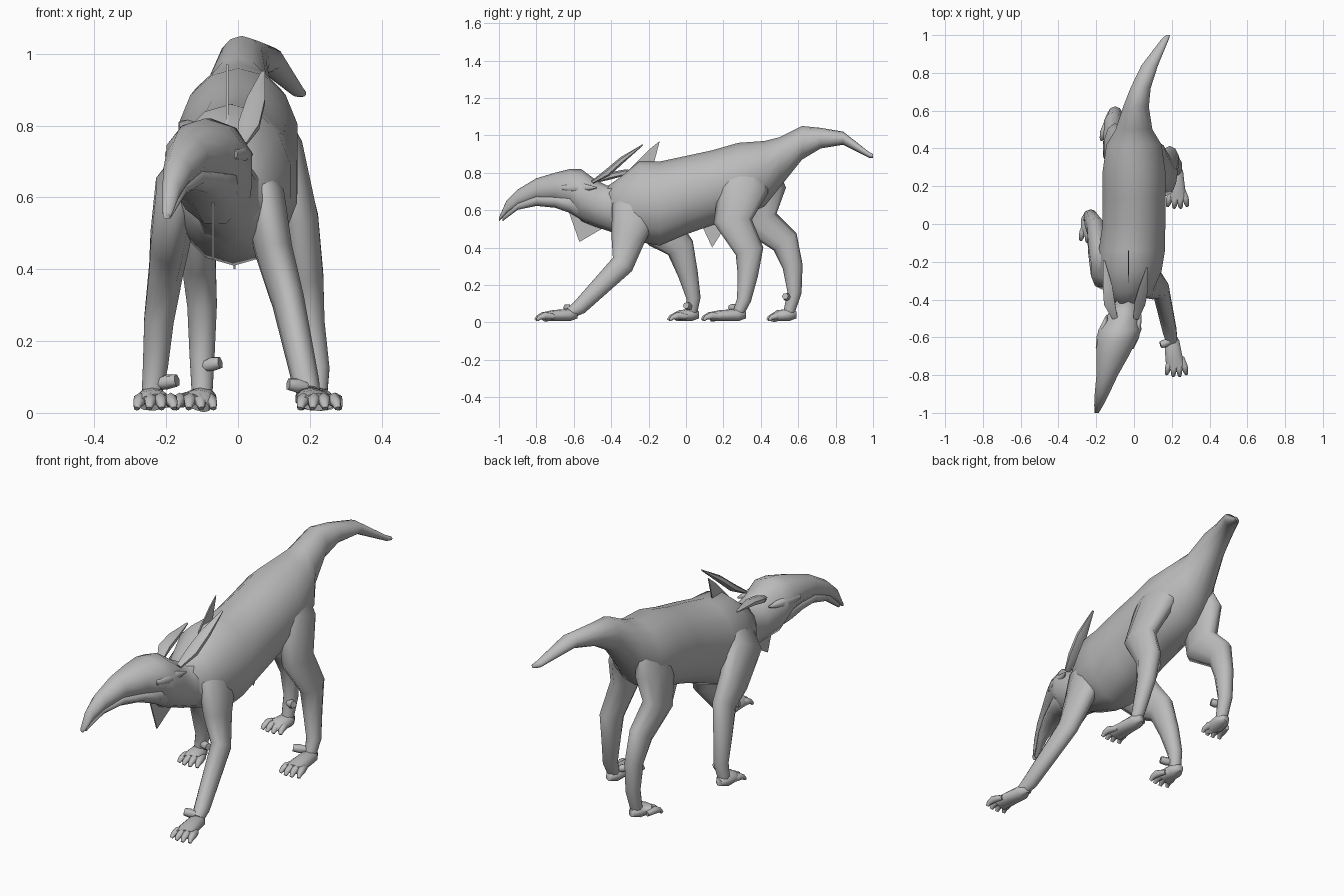
import bpy, bmesh, math
from mathutils import Vector

cube = bpy.data.objects.get("Cube")
if cube:
    bpy.data.objects.remove(cube)

grey = (.5, .5, .5, 1)
hide = bpy.data.materials.new("grey_hide")
hide.use_nodes = True
hide.diffuse_color = grey
hide.node_tree.nodes["Principled BSDF"].inputs["Base Color"].default_value = grey


def finish(name, bm):
    bmesh.ops.recalc_face_normals(bm, faces=bm.faces)
    mesh = bpy.data.meshes.new(name)
    bm.to_mesh(mesh)
    bm.free()
    mesh.materials.append(hide)
    obj = bpy.data.objects.new(name, mesh)
    bpy.context.collection.objects.link(obj)
    bpy.ops.object.select_all(action="DESELECT")
    obj.select_set(True)
    bpy.context.view_layer.objects.active = obj
    bpy.ops.object.shade_smooth_by_angle(angle=math.radians(65))


def skin(name, rings):
    """Bridge a list of point rings and cap both ends."""
    bm = bmesh.new()
    loops = [[bm.verts.new(point) for point in ring] for ring in rings]
    for a, b in zip(loops, loops[1:]):
        for i in range(len(a)):
            bm.faces.new((a[i - 1], a[i], b[i], b[i - 1]))
    bm.faces.new(loops[0])
    bm.faces.new(loops[-1])
    finish(name, bm)


def oval(centre, across, along, sides):
    angles = [math.tau * (i + .5) / sides for i in range(sides)]
    return [centre + across * math.cos(a) + along * math.sin(a) for a in angles]


def sway(y):
    """Sideways bend of the animal: head to its right, tail to its left."""
    if y < -.4:
        return -.03 - .28 * (-y - .4)
    return .08 * min(0, y) + .72 * max(0, y - .5) ** 2


def spine(name, stations, sides):
    """Loft of upright ovals: y, half width, top, bottom."""
    rings = []
    for y, half, top, low in stations:
        centre = Vector((sway(y), y, (top + low) / 2))
        rings.append(oval(centre, Vector((half, 0, 0)), Vector((0, 0, (top - low) / 2)), sides))
    skin(name, rings)


def taper(wide, deep, end):
    """Thin towards the end, with a rounded root."""
    def size(t):
        root = min(1, .45 + 4 * t)
        return root * (end + (wide - end) * (1 - t)), root * (end + (deep - end) * (1 - t) ** 1.6)
    return size


def leaf(wide, deep):
    def size(t):
        swell = math.sin(math.pi * (.15 + .8 * t))
        return wide * swell, deep * swell
    return size


def pad(t):
    heel = min(1, .5 + 2 * t)
    return heel * (.035 + .02 * t), heel * (.037 - .012 * t)


def limb(name, path, size, sides=10):
    """Loft of ovals square to the path, sized by a rule along its length."""
    points = [Vector(p) for p in path]
    last = len(points) - 1
    rings = []
    for i, point in enumerate(points):
        direction = (points[min(i + 1, last)] - points[max(i - 1, 0)]).normalized()
        side = Vector((1, 0, 0))
        side = (side - direction * side.dot(direction)).normalized()
        wide, deep = size(i / last)
        rings.append(oval(point, side * wide, direction.cross(side) * deep, sides))
    skin(name, rings)


def fin(name, x, outline):
    """Thin upright plate, outlined by y and z."""
    skin(name, [[Vector((x + shift, y, z)) for y, z in outline] for shift in (-.003, .003)])


# Trunk running into the tail
spine("body", [
    (-.43, .07, .72, .52),
    (-.36, .13, .77, .47),
    (-.25, .17, .86, .43),
    (-.14, .18, .86, .41),
    (0, .17, .89, .47),
    (.14, .17, .92, .52),
    (.28, .17, .96, .56),
    (.42, .15, .97, .62),
    (.5, .1, .99, .72),
    (.62, .07, 1.05, .87),
    (.72, .055, 1.04, .93),
    (.84, .045, 1.02, .95),
    (.98, .02, .91, .88),
    (1, .01, .9, .88)], 14)

# Neck and skull with a long drooping snout
spine("head", [
    (-.3, .13, .78, .45),
    (-.42, .09, .73, .49),
    (-.48, .09, .76, .51),
    (-.56, .12, .82, .54),
    (-.62, .11, .82, .61),
    (-.7, .09, .8, .64),
    (-.8, .06, .77, .65),
    (-.9, .04, .71, .62),
    (-.96, .025, .65, .58),
    (-1, .012, .56, .54)], 10)
spine("lower_jaw", [
    (-.52, .08, .7, .52),
    (-.62, .095, .7, .58),
    (-.7, .075, .69, .61),
    (-.8, .052, .69, .62),
    (-.9, .03, .65, .6),
    (-.98, .01, .57, .54)], 8)

# Brow ridges either side of the skull
for label, side in (("left", 1), ("right", -1)):
    line = [(sway(y) + side * .09, y, .72) for y in (-.66, -.6, -.55, -.48)]
    limb(label + "_brow", line, leaf(.025, .03), 8)

# Ears, one raised and one laid back
limb("left_ear", [(.01, -.5, .75), (.03, -.42, .8), (.05, -.34, .87), (.07, -.23, .95)], leaf(.035, .02), 6)
limb("right_ear", [(-.1, -.5, .75), (-.13, -.42, .78), (-.14, -.33, .8), (-.16, -.19, .81)], leaf(.035, .02), 6)

# Thin crest, chin and belly fins
fin("crest", -.03, [(-.34, .78), (-.19, .93), (-.14, .97), (-.18, .82)])
fin("chin_fin", -.07, [(-.63, .6), (-.57, .43), (-.45, .5), (-.48, .6)])
fin("belly_fin", -.01, [(.07, .55), (.14, .4), (.19, .48), (.18, .57)])

# Legs from shoulder or hip down to the ankle
legs = {
    "left_front": [(.04, -.24, .72), (.07, -.27, .6), (.1, -.31, .45),
                   (.14, -.34, .31), (.19, -.57, .08), (.2, -.62, .05)],
    "right_front": [(-.11, -.27, .74), (-.17, -.23, .62), (-.19, -.12, .48), (-.2, -.03, .4),
                    (-.22, .01, .26), (-.23, .04, .13), (-.24, .03, .05)],
    "left_hind": [(.07, .35, .88), (.12, .31, .73), (.17, .25, .54), (.19, .34, .38),
                  (.2, .33, .25), (.22, .31, .12), (.22, .28, .05)],
    "right_hind": [(-.06, .39, .88), (-.1, .4, .72), (-.11, .39, .54), (-.11, .53, .43),
                   (-.1, .57, .3), (-.1, .58, .16), (-.1, .55, .05)]}
for label, path in legs.items():
    limb(label + "_leg", path, taper(.07, .17, .03))


def paw(label, tip, lean, claw):
    """Paw with four clawed toes and an inner dewclaw."""
    x, y, z = legs[label][-1]
    toe_x = x + lean
    limb(label + "_paw", [
        (x, y + .04, .04), (x, y, .04),
        (x + lean / 2, (y + tip) / 2, .036), (toe_x, tip + .05, .03)], pad)
    for i in range(4):
        spread = i - 1.5
        reach = tip + .01 * abs(spread)
        path = [(toe_x + spread * (.035 - gap / 6), reach + gap, height)
                for gap, height in ((.09, .03), (.04, .036), (.012, .026), (0, .012))]
        limb(f"{label}_toe_{i + 1}", path, taper(.026, .032, .008), 6)
    end = Vector(claw)
    start = Vector((x, y, end.z - .01))
    limb(label + "_dewclaw", [start, start.lerp(end, .6), end], taper(.025, .03, .018), 6)


paw("left_front", -.81, .025, (.14, -.64, .08))
paw("right_front", -.1, .01, (-.17, 0, .09))
paw("left_hind", .08, .01, (.15, .24, .08))
paw("right_hind", .43, -.02, (-.05, .53, .14))
